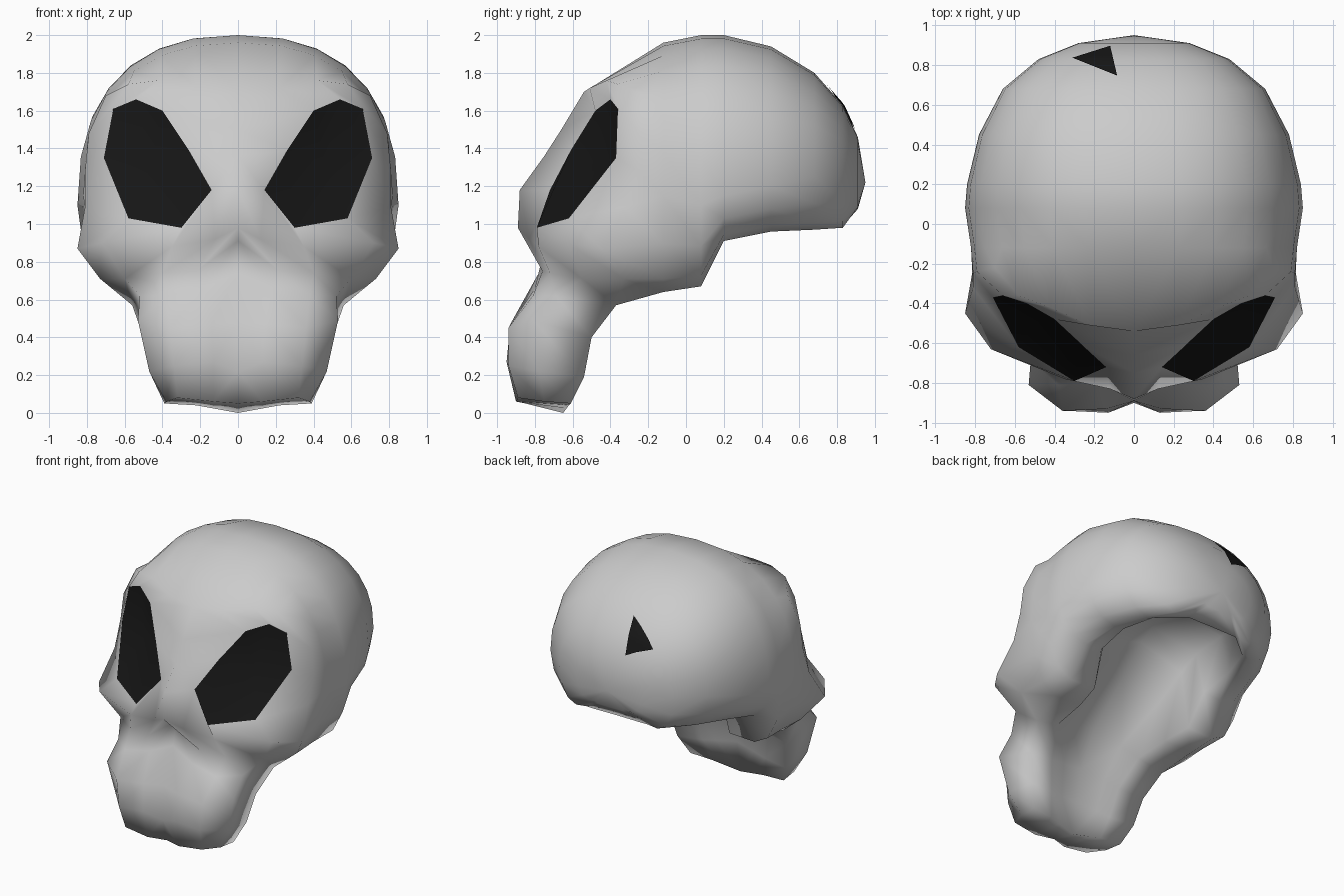
import bpy, bmesh
from math import sin, cos, radians
from mathutils import Vector
from mathutils.bvhtree import BVHTree

if "Cube" in bpy.data.objects:
    bpy.data.objects.remove(bpy.data.objects["Cube"])

# Half face: rows run from the midline outwards, top to bottom
upper_face = [
    [(0, -.54, 1.70), (.22, -.51, 1.72), (.42, -.42, 1.76), (.58, -.36, 1.74), (.70, -.22, 1.68)],   # forehead
    [(0, -.66, 1.50), (.40, -.48, 1.60), (.54, -.40, 1.66), (.66, -.36, 1.61), (.79, -.24, 1.48)],   # brow
    [(0, -.75, 1.36), (.26, -.61, 1.39), (.46, -.46, 1.32), (.71, -.37, 1.35), (.81, -.25, 1.28)],   # eye middle
    [(0, -.88, 1.18), (.14, -.72, 1.18), (.30, -.79, 0.98), (.58, -.62, 1.03), (.81, -.32, 1.09)],   # under eye
    [(0, -.89, 0.98), (.12, -.83, 0.92), (.35, -.78, 0.88), (.72, -.63, 0.90), (.85, -.45, 0.87)],   # cheekbone
]
jaw = [
    [(0, -.74, 0.91), (.22, -.76, 0.75), (.40, -.72, 0.74), (.60, -.55, 0.71), (.73, -.33, 0.71)],   # nose base
    [(0, -.78, 0.74), (.18, -.80, 0.66), (.38, -.81, 0.62), (.52, -.69, 0.62), (.56, -.37, 0.57)],   # upper lip
    [(0, -.89, 0.48), (.14, -.93, 0.47), (.36, -.94, 0.45), (.53, -.81, 0.49), (.50, -.50, 0.40)],
    [(0, -.90, 0.22), (.13, -.95, 0.27), (.34, -.94, 0.25), (.47, -.78, 0.22), (.45, -.54, 0.19)],
    [(0, -.85, 0.05), (.13, -.90, 0.06), (.32, -.89, 0.08), (.38, -.75, 0.06), (.39, -.61, 0.05)],   # chin
]
# Inner side of the jaw: (middle point, midline point) for the last four rows
palate = [
    [(.36, -.38, .62), (0, -.42, .74)],
    [(.30, -.52, .42), (0, -.56, .48)],
    [(.26, -.57, .20), (0, -.61, .24)],
    [(.22, -.62, .04), (0, -.65, .00)],
]
# Cranium slices: y, half width, top, height of widest point,
# rim x, rim z, inner edge x of the underside, roof of the hollow
slices = [
    (-.12, .82, 1.96, 1.15, .61, .64, .38, 1.00),
    (0.08, .85, 2.00, 1.10, .63, .67, .42, 1.20),
    (0.20, .84, 2.00, 1.15, .60, .91, .46, 1.27),
    (0.45, .78, 1.94, 1.20, .55, .96, .47, 1.30),
    (0.68, .66, 1.80, 1.25, .45, .97, .40, 1.22),
    (0.83, .48, 1.63, 1.25, .34, .98, .25, 0.99),
    (0.91, .28, 1.46, 1.25, .18, 1.09, .12, 1.08),
]


def slice_points(y, w, top, wz, rx, rz, ex, roof):
    pts = []
    for i in range(8):                                   # vault, a squarish quarter arc
        a = radians(90 * i / 7)
        pts.append((w * max(sin(a), 0) ** .84, y, wz + (top - wz) * max(cos(a), 0) ** .84))
    for d in (30, 60, 90):                               # side wall down to the rim
        a = radians(d)
        pts.append((rx + (w - rx) * cos(a), y, wz + (rz - wz) * sin(a)))
    pts.append((ex, y, rz + .01))                        # broad underside edge
    pts.append((ex * .85, y, rz + (roof - rz) * .8))     # hollow
    pts.append((0, y, roof))
    return pts


def finish(bm, name, mirror=True):
    bmesh.ops.recalc_face_normals(bm, faces=bm.faces)
    me = bpy.data.meshes.new(name)
    bm.to_mesh(me)
    bm.free()
    me.polygons.foreach_set("use_smooth", [True] * len(me.polygons))
    ob = bpy.data.objects.new(name, me)
    bpy.context.collection.objects.link(ob)
    if mirror:
        ob.modifiers.new("Mirror", 'MIRROR').use_axis[0] = True
    return ob


def strip(bm, a, b, skip=()):
    for i in range(len(a) - 1):
        if i not in skip:
            bm.faces.new((a[i], a[i + 1], b[i + 1], b[i]))


# Skull shell
bm = bmesh.new()
rows = upper_face + jaw
grid = [[None if (r, c) == (2, 2) else bm.verts.new(p) for c, p in enumerate(row)]
        for r, row in enumerate(rows)]
for r in range(len(rows) - 1):
    strip(bm, grid[r], grid[r + 1], skip=(1, 2) if r in (1, 2) else ())

# Back of the jaw and its underside
inner = []
for i, (m, mid) in enumerate(palate):
    between = Vector(m).lerp(Vector(mid), .4)
    inner.append([grid[6 + i][4]] + [bm.verts.new(p) for p in (m, between, mid)])
for a, b in zip(inner, inner[1:]):
    strip(bm, a, b)
g, n = grid[9], inner[3]
bm.faces.new((g[0], g[1], n[2], n[3]))
bm.faces.new((g[1], g[2], n[1], n[2]))
bm.faces.new((g[2], g[3], g[4], n[1]))

# Cranium lofted backwards from the edge of the face
ring = grid[0] + [grid[r][4] for r in range(1, 7)] + inner[0][1:]
for s in slices:
    nxt = [bm.verts.new(p) for p in slice_points(*s)]
    strip(bm, ring, nxt)
    ring = nxt
pole = bm.verts.new((0, .95, 1.22))
for a, b in zip(ring, ring[1:]):
    bm.faces.new((a, b, pole))
bmesh.ops.recalc_face_normals(bm, faces=bm.faces)
tree = BVHTree.FromBMesh(bm)
finish(bm, "skull")

# Dark eye sockets
black = bpy.data.materials.new("black")
black.diffuse_color = (.008, .008, .008, 1)
black.use_nodes = True
black.node_tree.nodes["Principled BSDF"].inputs["Base Color"].default_value = black.diffuse_color
bm = bmesh.new()
eye = [[bm.verts.new(rows[r][c]) for c in (1, 2, 3)] for r in (1, 2, 3)]
for a, b in zip(eye, eye[1:]):
    strip(bm, a, b)
sockets = finish(bm, "eye_sockets")
sockets.data.materials.append(black)
for p in sockets.data.polygons:
    if p.normal.y > 0:
        p.flip()

# Dark three-sided chip draped over the back left of the cranium
bm = bmesh.new()
corners = [Vector(p) for p in ((.31, .83, 0), (.12, .89, 0), (.085, .74, 0))]
N = 8
drape = {}
for i in range(N + 1):
    for j in range(N + 1 - i):
        p = (corners[0] * i + corners[1] * j + corners[2] * (N - i - j)) / N
        hit = tree.ray_cast(Vector((p.x, p.y, 3)), Vector((0, 0, -1)))[0]
        drape[i, j] = bm.verts.new((-hit.x, hit.y + .007, hit.z + .009))
for i, j in drape:
    if i + j < N:
        bm.faces.new((drape[i, j], drape[i + 1, j], drape[i, j + 1]))
    if i + j < N - 1:
        bm.faces.new((drape[i + 1, j], drape[i + 1, j + 1], drape[i, j + 1]))
chip = finish(bm, "cranium_chip", mirror=False)
chip.data.materials.append(black)
for p in chip.data.polygons:
    if p.normal.z < 0:
        p.flip()
